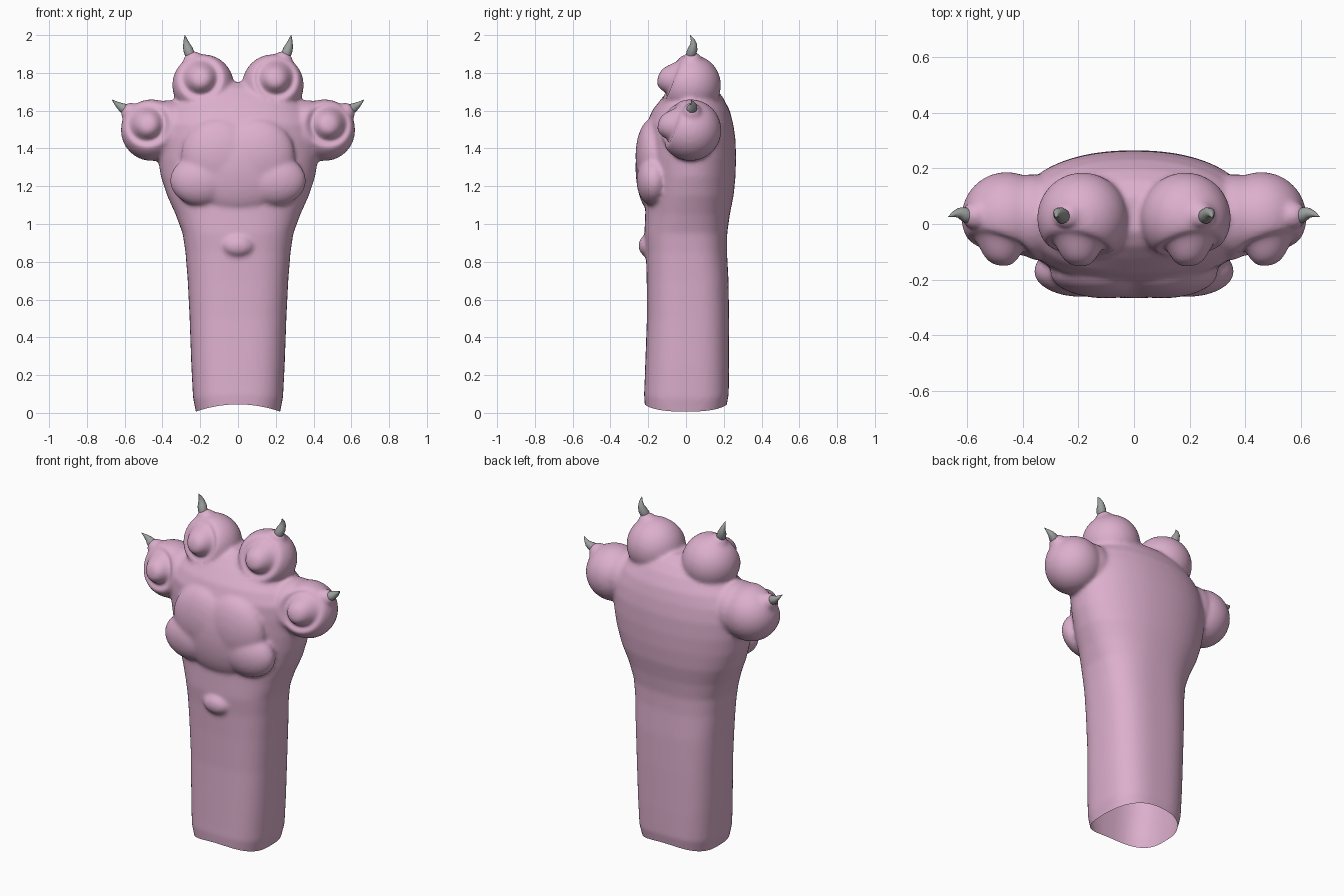
import bpy, bmesh, math
from mathutils import Vector, Matrix

if "Cube" in bpy.data.objects:
    bpy.data.objects.remove(bpy.data.objects["Cube"])


def material(name, rgb):
    m = bpy.data.materials.new(name)
    m.diffuse_color = (*rgb, 1)
    m.use_nodes = True
    m.node_tree.nodes["Principled BSDF"].inputs["Base Color"].default_value = m.diffuse_color
    return m


pink = material("pink_skin", (0.72, 0.43, 0.61))
grey = material("grey_claw", (0.33, 0.35, 0.34))


def make_object(name, bm, mat):
    me = bpy.data.meshes.new(name)
    bm.to_mesh(me)
    bm.free()
    me.materials.append(mat)
    ob = bpy.data.objects.new(name, me)
    bpy.context.collection.objects.link(ob)
    return ob


def loft(bm, rings):
    rows = [[bm.verts.new(p) for p in r] for r in rings]
    n = len(rows[0])
    for a, b in zip(rows, rows[1:]):
        for i in range(n):
            j = (i + 1) % n
            bm.faces.new((a[i], a[j], b[j], b[i]))
    bm.faces.new(rows[0][::-1])
    bm.faces.new(rows[-1])


def ball(bm, c, r):
    r = r if isinstance(r, tuple) else (r, r, r)
    mat = Matrix.Translation(c) @ Matrix.Diagonal((*r, 1))
    bmesh.ops.create_uvsphere(bm, u_segments=48, v_segments=32, radius=1, matrix=mat)


# arm and palm: z, half width, front y, back y, squareness
sections = [(-0.10, .205, -.20, .20, 2.7), (0.0, .222, -.218, .215, 2.7),
            (0.08, .238, -.222, .226, 2.8), (0.25, .247, -.216, .228, 2.8),
            (0.5, .256, -.207, .228, 2.8), (0.7, .266, -.208, .225, 2.8),
            (0.85, .278, -.212, .217, 2.7), (0.95, .293, -.220, .218, 2.6),
            (1.05, .330, -.216, .232, 2.4), (1.15, .375, -.212, .252, 2.3),
            (1.25, .408, -.212, .262, 2.2), (1.35, .425, -.212, .265, 2.2),
            (1.45, .43, -.212, .262, 2.2), (1.53, .42, -.208, .250, 2.2),
            (1.60, .38, -.180, .232, 2.2), (1.67, .31, -.125, .196, 2.2),
            (1.72, .22, -.08, .155, 2.1), (1.75, .10, -.03, .10, 2.0)]
rings = []
for z, w, f, b, p in sections:
    ring = []
    for i in range(64):
        t = 2 * math.pi * i / 64
        c, s = math.cos(t), math.sin(t)
        x = w * math.copysign(abs(c) ** (2 / p), c)
        y = (f + b) / 2 + (b - f) / 2 * math.copysign(abs(s) ** (2 / p), s)
        ring.append((x, y, z))
    rings.append(ring)
bm = bmesh.new()
loft(bm, rings)

# toes, palm pad lobes and wrist pad, merged into one skin
for s in (-1, 1):
    ball(bm, (s * .185, .022, 1.735), .163)
    ball(bm, (s * .235, .03, 1.86), .055)
    ball(bm, (s * .457, .024, 1.497), .163)
    ball(bm, (s * .365, .024, 1.50), .155)
    ball(bm, (s * .568, .03, 1.59), .052)
    ball(bm, (s * .19, -.17, 1.23), (.17, .092, .135))
    ball(bm, (s * .10, -.175, 1.36), (.20, .092, .20))
ball(bm, (0, -.175, 1.30), (.28, .092, .24))
ball(bm, (0, -.20, .885), (.085, .052, .06))
bmesh.ops.recalc_face_normals(bm, faces=bm.faces)
paw = make_object("paw", bm, pink)
rem = paw.modifiers.new("merge", "REMESH")
rem.mode = "VOXEL"
rem.voxel_size = 0.011
sm = paw.modifiers.new("soften", "SMOOTH")
sm.factor = 0.5
sm.iterations = 10
dg = bpy.context.evaluated_depsgraph_get()
merged = bpy.data.meshes.new_from_object(paw.evaluated_get(dg))
paw.modifiers.clear()

# toe pads: a domed bump ringed by a groove, pressed into the toe fronts
bm = bmesh.new()
bm.from_mesh(merged)
bm.normal_update()
for v in bm.verts:
    if v.normal.y < -0.05 and v.co.z > 1.35 and v.co.y < 0.03:
        for px, pz in ((.20, 1.775), (.482, 1.53)):
            d = math.hypot(abs(v.co.x) - px, v.co.z - pz)
            fade = min(1, -v.normal.y / 0.4)
            v.co.y += fade * (.03 * math.exp(-((d - .09) / .024) ** 2)
                              - .014 * math.exp(-(d / .055) ** 4))

# open lower end with an arched rim
bmesh.ops.bisect_plane(bm, geom=bm.verts[:] + bm.edges[:] + bm.faces[:], dist=1e-5,
                       plane_co=(0, 0, .008), plane_no=(0, 0, 1), clear_inner=True)
for v in bm.verts:
    if v.co.z < .15:
        lift = .037 * max(0, 1 - (v.co.x / .22) ** 2)
        v.co.z += lift * (1 - (v.co.z - .008) / .142)
for f in bm.faces:
    f.smooth = True
    f.material_index = 0
bm.to_mesh(paw.data)
bm.free()


# curved claws, mirrored left and right
def claw(name, path, radii):
    pts = [Vector(p) for p in path]
    rings = []
    for i, (p, r) in enumerate(zip(pts, radii)):
        t = (pts[min(i + 1, len(pts) - 1)] - pts[max(i - 1, 0)]).normalized()
        u = t.cross(Vector((0, 1, 0))).normalized()
        w = t.cross(u)
        rings.append([p + r * (math.cos(a) * u + math.sin(a) * w)
                      for a in (2 * math.pi * k / 20 for k in range(20))])
    bm = bmesh.new()
    loft(bm, rings)
    bmesh.ops.recalc_face_normals(bm, faces=bm.faces)
    for f in bm.faces:
        f.smooth = len(f.verts) == 4
    make_object(name, bm, grey)


radii = (.022, .027, .025, .018, .010, .001)
inner = [(.247, .026, 1.88), (.257, .028, 1.905), (.266, .036, 1.928),
         (.273, .040, 1.952), (.278, .035, 1.976), (.281, .022, 2.0)]
outer = [(.575, .026, 1.592), (.596, .028, 1.607), (.612, .036, 1.616),
         (.630, .040, 1.627), (.648, .035, 1.641), (.667, .026, 1.658)]
for s, side in ((-1, "left"), (1, "right")):
    claw("inner_claw_" + side, [(s * x, y, z) for x, y, z in inner], radii)
    claw("outer_claw_" + side, [(s * x, y, z) for x, y, z in outer], radii)
